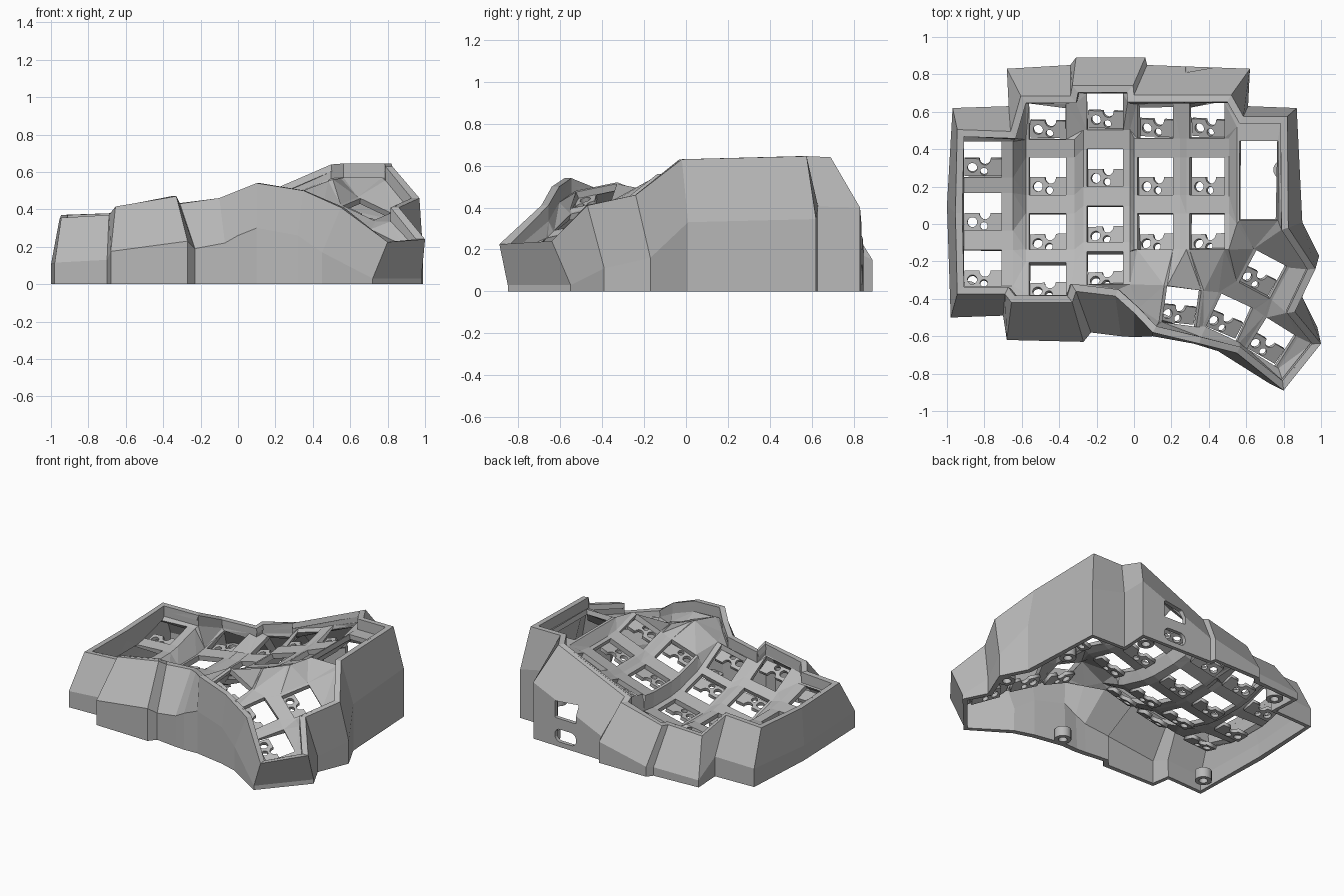
import bpy, bmesh, math
from mathutils import Vector, Matrix
from mathutils.geometry import delaunay_2d_cdt

old = bpy.data.objects.get("Cube")
if old:
    bpy.data.objects.remove(old, do_unlink=True)

RIM_WIDTH = 0.037
WALL = 0.036
HALF = 0.1          # half the side of a switch hole

grey = bpy.data.materials.new("matte grey")
grey.use_nodes = True
grey.diffuse_color = (0.48, 0.48, 0.48, 1)
grey.node_tree.nodes["Principled BSDF"].inputs["Base Color"].default_value = grey.diffuse_color


def add_object(name, mesh):
    obj = bpy.data.objects.new(name, mesh)
    bpy.context.collection.objects.link(obj)
    if not mesh.materials:
        mesh.materials.append(grey)
    return obj


def sheet(name, verts, faces, thickness):
    mesh = bpy.data.meshes.new(name)
    mesh.from_pydata([tuple(v) for v in verts], [], faces)
    obj = add_object(name, mesh)
    mod = obj.modifiers.new("thickness", "SOLIDIFY")
    mod.thickness = thickness
    mod.offset = -1
    return obj


def band(name, rings, thickness):
    """Closed strip of quads running up through a stack of outlines."""
    n = len(rings[0])
    quads = [(k * n + i, (k + 1) * n + i, (k + 1) * n + (i + 1) % n, k * n + (i + 1) % n)
             for k in range(len(rings) - 1) for i in range(n)]
    return sheet(name, [p for ring in rings for p in ring], quads, thickness)


def circle(x, y, r, n=20):
    return [(x + r * math.cos(i * math.tau / n), y + r * math.sin(i * math.tau / n)) for i in range(n)]


def cut_plate(name, loops, height):
    """Flat plate from nested outlines, inner ones being holes; returns a mesh."""
    curve = bpy.data.curves.new(name, "CURVE")
    curve.dimensions = "2D"
    curve.fill_mode = "BOTH"
    curve.extrude = height / 2
    for loop in loops:
        spline = curve.splines.new("POLY")
        spline.points.add(len(loop) - 1)
        for point, (x, y) in zip(spline.points, loop):
            point.co = (x, y, 0, 1)
        spline.use_cyclic_u = True
    temp = bpy.data.objects.new(name, curve)
    bpy.context.collection.objects.link(temp)
    deps = bpy.context.evaluated_depsgraph_get()
    mesh = bpy.data.meshes.new_from_object(temp.evaluated_get(deps))
    bpy.data.objects.remove(temp, do_unlink=True)
    mesh.materials.clear()
    mesh.materials.append(grey)
    return mesh


# Rim of the case, clockwise from the back right-hand corner: x, y, z
rim = [Vector(p) for p in (
    (-.945, .505, .37), (-.66, .495, .38), (-.605, .685, .29), (-.34, .685, .3),
    (-.33, .74, .31), (-.005, .74, .39), (0, .69, .41), (.52, .69, .64),
    (.585, .575, .645), (.82, .575, .645), (.825, -.02, .63), (.97, -.24, .46),
    (.86, -.47, .41), (1, -.64, .24), (.8, -.89, .225), (.55, -.69, .41),
    (.35, -.64, .5), (.1, -.58, .54), (0, -.475, .5), (-.1, -.385, .46), (-.31, -.36, .43),
    (-.33, -.42, .47), (-.655, -.42, .415), (-.69, -.375, .37), (-.945, -.375, .355),
    (-.955, .06, .345))]
# Foot of the wall below each rim point: x, y
foot = (
    (-.97, .62), (-.67, .63), (-.68, .83), (-.34, .85),
    (-.31, .89), (.06, .89), (.07, .85), (.62, .83),
    (.61, .63), (.87, .62), (.9, .01), (.99, -.17),
    (.9, -.39), (.98, -.55), (.72, -.85), (.45, -.68),
    (.32, -.64), (.1, -.6), (0, -.605), (-.07, -.6), (-.23, -.58),
    (-.27, -.63), (-.68, -.62), (-.7, -.49), (-.98, -.5), (-1, .1))
count = len(rim)


def inset(loop, dist):
    out = []
    for i, p in enumerate(loop):
        a = (p - loop[i - 1]).to_2d().normalized()
        b = (loop[(i + 1) % len(loop)] - p).to_2d().normalized()
        na, nb = Vector((a.y, -a.x)), Vector((b.y, -b.x))
        move = (na + nb) * dist / max(1 + na.dot(nb), 0.5)
        out.append(p + move.to_3d())
    return out


# Outer wall with its rim, then the lip dropping to the deck
inner = inset(rim, RIM_WIDTH)
floor = [p - Vector((0, 0, min(.075, .2 * p.z))) for p in inner]
ground = [Vector((x, y, 0)) for x, y in foot]
shoulder = [Vector((x, y, max(r.z - (.3 if x > .8 else .24), .03))) for (x, y), r in zip(foot, rim)]
wall = band("case_wall", [ground, shoulder, rim, inner], WALL)
band("well_lip", [inner, floor], .012)

# Two ports through the back wall
for name, z, height, radius in (("upper_port_cutter", .26, .12, .008), ("lower_port_cutter", .08, .09, .04)):
    bm = bmesh.new()
    bmesh.ops.create_cube(bm, size=1, matrix=Matrix.Diagonal((.17, .3, height, 1)))
    edges = [e for e in bm.edges if abs((e.verts[0].co - e.verts[1].co).y) > .1]
    bmesh.ops.bevel(bm, geom=edges, offset=radius, segments=5, profile=.5, affect="EDGES")
    mesh = bpy.data.meshes.new(name)
    bm.to_mesh(mesh)
    bm.free()
    cutter = add_object(name, mesh)
    cutter.location = (.36, .83, z)
    cutter.hide_render = True
    cutter.hide_viewport = True
    cutter.display_type = "WIRE"
    mod = wall.modifiers.new(name, "BOOLEAN")
    mod.object = cutter
    mod.operation = "DIFFERENCE"
    mod.solver = "EXACT"
    mod.use_self = True


# Key sockets: a sloped frame for each switch
def key_frame(x, y, z, turn, slope_x, slope_y):
    axis_x = Vector((1, 0, slope_x)).normalized()
    axis_y = Vector((0, 1, slope_y)).normalized()
    up = axis_x.cross(axis_y).normalized()
    spin = Matrix.Rotation(math.radians(turn), 4, "Z")
    tilt = Matrix((axis_x, axis_y, up)).transposed().to_4x4()
    return Matrix.Translation((x, y, z)) @ spin @ tilt


row_slope = (.27, 0, -.27, -.55)
columns = (  # x, slope across, reach to the left, (y, z) of each key from back to front
    (-.808, .05, 1.62, ((.345, .255), (.065, .215), (-.235, .255))),
    (-.462, .17, 1.45, ((.548, .21), (.255, .17), (-.04, .21), (-.293, .32))),
    (-.155, .23, 1.36, ((.6, .24), (.3, .2), (0, .24), (-.235, .34))),
    (.113, .31, 1.38, ((.555, .39), (.255, .35), (-.04, .39))),
    (.39, .38, 1.25, ((.555, .495), (.255, .455), (-.04, .49))))
groups = [(reach, [key_frame(x, y, z, 0, slope, tilt) for (y, z), tilt in zip(keys, row_slope)])
          for x, slope, reach, keys in columns]
# Thumb keys fan out on their own
groups += [(1.15, [key_frame(x, y, z, turn, -.42, .2)]) for x, y, z, turn in (
    (.255, -.44, .455, -8), (.51, -.5, .35, -25), (.735, -.632, .235, -32), (.69, -.27, .4, -28))]
all_keys = [m for _, group in groups for m in group]


def inside(p, loop):
    hit = False
    for i, a in enumerate(loop):
        b = loop[i - 1]
        if (a.y > p.y) != (b.y > p.y) and p.x < a.x + (p.y - a.y) * (b.x - a.x) / (b.y - a.y):
            hit = not hit
    return hit


# Deck: one sheet spanning the rim, pierced by the switch holes and the window
square = [(-1, -1), (1, -1), (1, 1), (-1, 1)]
holes = [[m @ Vector((sx * HALF, sy * HALF, 0)) for sx, sy in square] for m in all_keys]
holes.append([Vector((.667 + sx * .103, .232 + sy * .213, .57)) for sx, sy in square])
points = list(floor)
edges = [(i, (i + 1) % count) for i in range(count)]
owner = {}
for h, hole in enumerate(holes):
    start = len(points)
    points += hole
    edges += [(start + i, start + (i + 1) % 4) for i in range(4)]
    owner.update({start + i: h for i in range(4)})

# Creases along both sides of each column make the steps between columns
safe = inset(rim, RIM_WIDTH + .01)
creases = [[m @ Vector((side * HALF, end * HALF, 0)) for m in group for end in (1, -1)]
           for reach, group in groups for side in (-1.18, reach)]
creases.append([Vector((.55, y, .565)) for y in (.52, 0)])
for crease in creases:
    crease = [p for p in crease if inside(p, safe)]
    edges += [(len(points) + i, len(points) + i + 1) for i in range(len(crease) - 1)]
    points += crease
flat, _, tris, source, _, _ = delaunay_2d_cdt([p.to_2d() for p in points], edges, [], 1, 1e-5)
verts = []
for co, src in zip(flat, source):
    near = points[src[0]] if src else min(points, key=lambda q: (q.to_2d() - co).length)
    verts.append((co.x, co.y, near.z))
faces = []
for t in tris:
    owners = {owner.get(source[i][0]) if source[i] else None for i in t}
    if len(owners) > 1 or None in owners:
        faces.append(t)
sheet("key_deck", verts, faces, .035)

# Socket holders under the front half of each switch hole
notch = [(.01 + .03 * math.cos(a), -.005 - .035 * math.sin(a))
         for a in (math.pi * i / 10 for i in range(11))]
outline = [(-HALF, -HALF), (HALF, -HALF), (HALF, -.005)] + notch + [(-HALF, -.005)]
holder = cut_plate("socket_holder", [outline, circle(-.058, -.055, .026), circle(.004, -.075, .02)], .025)
for m in all_keys:
    add_object("socket_holder", holder).matrix_world = m @ Matrix.Translation((0, 0, -.045))

# Screw posts standing inside the wall
post = cut_plate("screw_post", [circle(0, 0, .055), circle(0, 0, .028)], .07)
for x, y in ((.91, -.19), (.15, -.535), (-.885, -.36), (-.56, .74), (.53, .75), (.8, .29)):
    add_object("screw_post", post).location = (x, y, .035)
